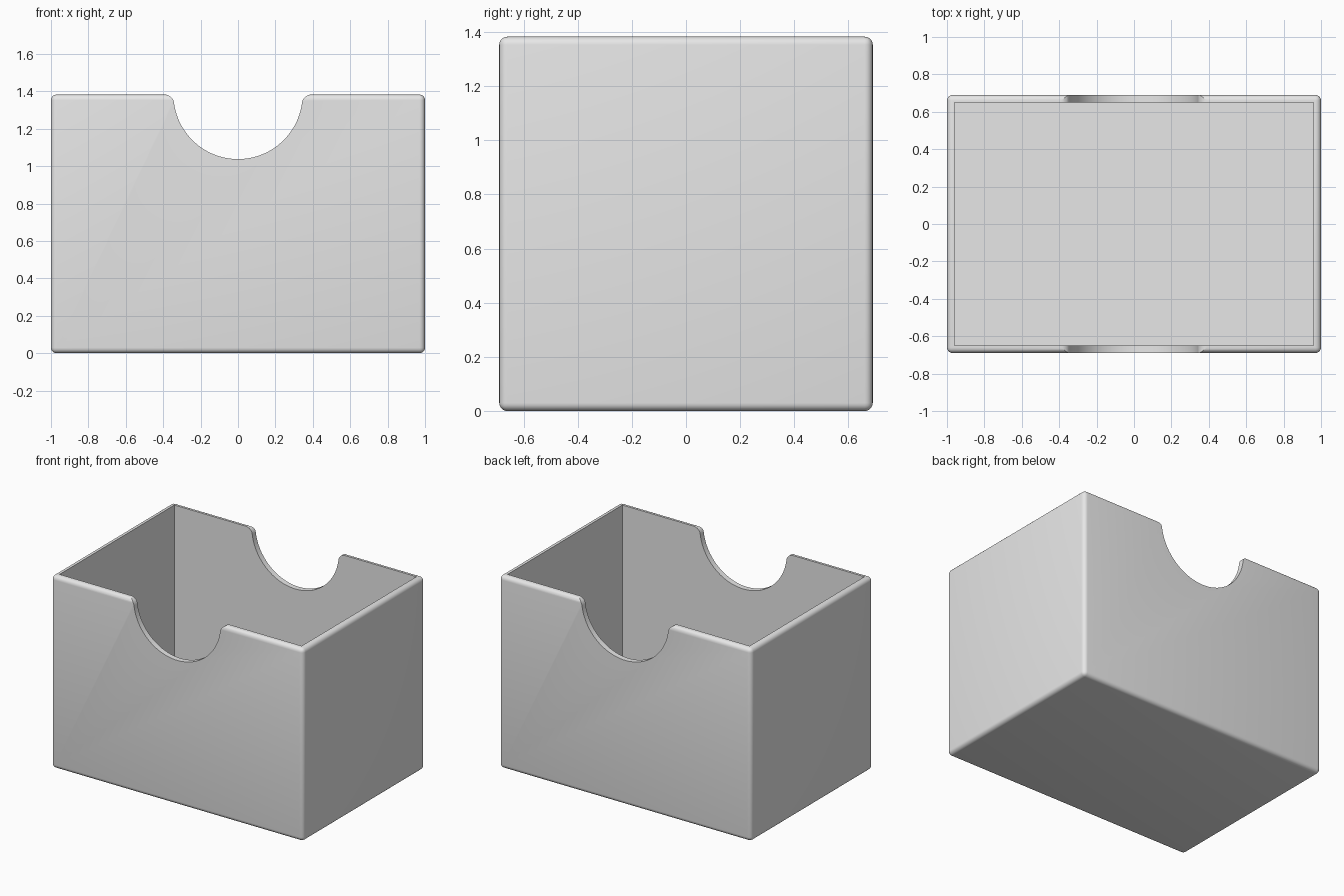
import bpy
import bmesh
from math import sqrt, cos, sin, pi, atan2

if "Cube" in bpy.data.objects:
    bpy.data.objects.remove(bpy.data.objects["Cube"], do_unlink=True)

WIDTH, DEPTH, HEIGHT = 2.0, 1.38, 1.383
WALL, ROUND = 0.04, 0.03
NOTCH, LIP = 0.345, 0.05

grey = bpy.data.materials.new("light grey")
grey.use_nodes = True
grey.diffuse_color = (0.8, 0.8, 0.8, 1)
grey.node_tree.nodes["Principled BSDF"].inputs["Base Color"].default_value = (0.8, 0.8, 0.8, 1)


def make_object(name, bm):
    bmesh.ops.recalc_face_normals(bm, faces=bm.faces)
    mesh = bpy.data.meshes.new(name)
    bm.to_mesh(mesh)
    bm.free()
    mesh.materials.append(grey)
    obj = bpy.data.objects.new(name, mesh)
    bpy.context.collection.objects.link(obj)
    return obj


def block(name, size, bottom):
    bm = bmesh.new()
    bmesh.ops.create_cube(bm, size=1)
    bmesh.ops.scale(bm, vec=size, verts=bm.verts)
    bmesh.ops.translate(bm, vec=(0, 0, bottom + size[2] / 2), verts=bm.verts)
    return make_object(name, bm)


def arc(cx, cz, r, start, end, steps):
    angles = [start + (end - start) * i / steps for i in range(steps + 1)]
    return [(cx + r * cos(a), cz + r * sin(a)) for a in angles]


# Outer shell with rounded edges
box = block("open_box", (WIDTH, DEPTH, HEIGHT), 0)
bevel = box.modifiers.new("rounded_edges", "BEVEL")
bevel.width = ROUND
bevel.segments = 5

# Cavity, open at the top
cavity = block("cavity_cutter", (WIDTH - 2 * WALL, DEPTH - 2 * WALL, HEIGHT), WALL)

# Thumb notch: half circle blending into the rim through small lips
lip_x = sqrt((NOTCH + LIP) ** 2 - LIP ** 2)
tilt = atan2(LIP, lip_x)
right_half = arc(0, HEIGHT, NOTCH, -pi / 2, -tilt, 24)
right_half += arc(lip_x, HEIGHT - LIP, LIP, pi - tilt, pi / 2, 8)[1:]
right_half.append((lip_x, HEIGHT + 0.1))
outline = right_half + [(-x, z) for x, z in reversed(right_half[1:])]
bm = bmesh.new()
face = bm.faces.new([bm.verts.new((x, -DEPTH, z)) for x, z in outline])
side = bmesh.ops.extrude_face_region(bm, geom=[face])
moved = [g for g in side["geom"] if isinstance(g, bmesh.types.BMVert)]
bmesh.ops.translate(bm, vec=(0, 2 * DEPTH, 0), verts=moved)
notch = make_object("notch_cutter", bm)

# Cut the cavity and both notches
for cutter in (cavity, notch):
    cut = box.modifiers.new(cutter.name, "BOOLEAN")
    cut.operation = "DIFFERENCE"
    cut.solver = "EXACT"
    cut.object = cutter
    cutter.hide_render = True

# Bake the cuts, then drop the cutters
graph = bpy.context.evaluated_depsgraph_get()
box.data = bpy.data.meshes.new_from_object(box.evaluated_get(graph))
box.modifiers.clear()
box.data.name = "open_box"
for cutter in (cavity, notch):
    bpy.data.objects.remove(cutter, do_unlink=True)

# Smooth the rounded edges, keep the corners sharp
bpy.ops.object.select_all(action="DESELECT")
box.select_set(True)
bpy.context.view_layer.objects.active = box
bpy.ops.object.shade_smooth_by_angle(angle=pi / 6)
